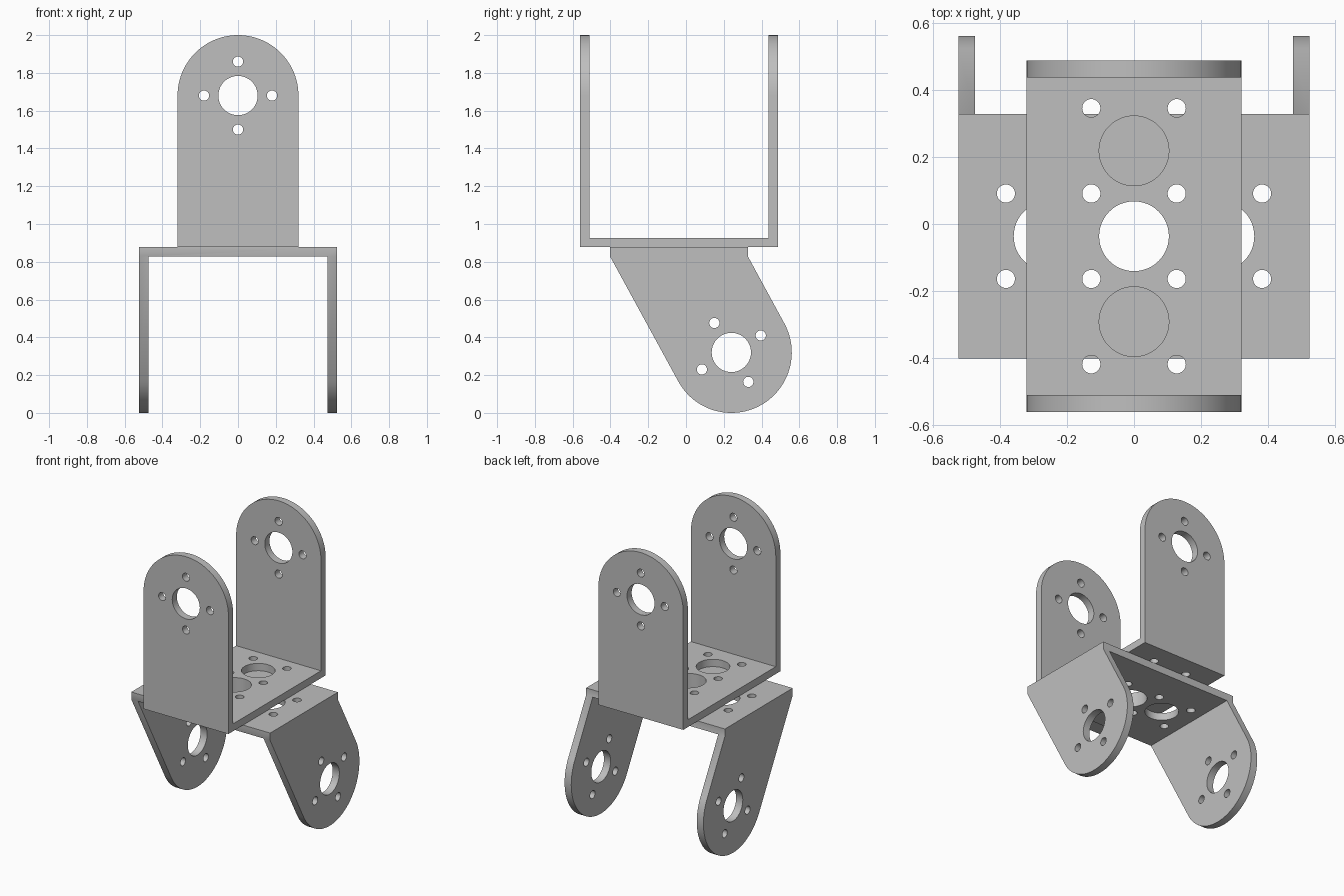
import bpy, bmesh
from math import sin, cos, pi, radians
from mathutils import Matrix, Vector

if "Cube" in bpy.data.objects:
    bpy.data.objects.remove(bpy.data.objects["Cube"])

T = 0.05          # sheet thickness
HALF = 0.5235     # half the distance across the two walls
R = 0.32          # radius of the rounded wall ends
BIG, SMALL = 0.104, 0.027
RING = 0.18       # small holes sit on this radius
MID_Y, SEAM_Z = -0.0365, 0.877

grey = bpy.data.materials.new("light grey metal")
grey.use_nodes = True
colour = (0.52, 0.52, 0.52, 1)
grey.diffuse_color = colour
grey.node_tree.nodes["Principled BSDF"].inputs["Base Color"].default_value = colour


def finish(name, bm):
    bmesh.ops.recalc_face_normals(bm, faces=bm.faces)
    mesh = bpy.data.meshes.new(name)
    bm.to_mesh(mesh)
    bm.free()
    mesh.materials.append(grey)
    ob = bpy.data.objects.new(name, mesh)
    bpy.context.collection.objects.link(ob)
    return ob


def prism(name, points, step):
    """Extrude a closed outline symmetrically along step."""
    bm = bmesh.new()
    step = Vector(step)
    face = bm.faces.new([bm.verts.new(Vector(p) - step) for p in points])
    out = bmesh.ops.extrude_face_region(bm, geom=[face])["geom"]
    verts = [v for v in out if isinstance(v, bmesh.types.BMVert)]
    bmesh.ops.translate(bm, verts=verts, vec=step * 2)
    return finish(name, bm)


def drills(holes):
    """One cutter mesh from (axis, centre, radius, length) entries."""
    bm = bmesh.new()
    for axis, centre, radius, length in holes:
        turn = Matrix.Rotation(pi / 2, 4, "Y") if axis == "X" else Matrix()
        bmesh.ops.create_cone(bm, cap_ends=True, segments=48, radius1=radius,
                              radius2=radius, depth=length,
                              matrix=Matrix.Translation(centre) @ turn)
    return finish("drill_cutter", bm)


def boolean(ob, cutter, operation):
    cutter.hide_render = True
    mod = ob.modifiers.new(operation, "BOOLEAN")
    mod.operation, mod.solver, mod.object = operation, "EXACT", cutter
    bpy.context.view_layer.objects.active = ob
    bpy.ops.object.modifier_apply(modifier=mod.name)
    bpy.data.objects.remove(cutter)


def bracket(name, half_base, arc_y, arc_z, lean, ring_turn, placement):
    # U-shaped channel
    inner, top = HALF - T, arc_z + R + 0.1
    channel = [(-HALF, 0), (HALF, 0), (HALF, top), (inner, top),
               (inner, T), (-inner, T), (-inner, top), (-HALF, top)]
    ob = prism(name, [(x, 0, z) for x, z in channel], (0, 1, 0))

    # Side outline with rounded wall ends
    arc = [(arc_y + R * cos(pi * i / 48 - lean), arc_z + R * sin(pi * i / 48 - lean))
           for i in range(49)]
    side = [(half_base, -0.02), (half_base, T)] + arc + [(-half_base, T), (-half_base, -0.02)]
    boolean(ob, prism("outline_cutter", [(0, y, z) for y, z in side], (1, 0, 0)), "INTERSECT")

    # Holes through both walls, then through the base
    holes = [("X", (0, arc_y, arc_z), BIG, 2)]
    for k in range(4):
        a = ring_turn + k * pi / 2
        holes.append(("X", (0, arc_y + RING * cos(a), arc_z + RING * sin(a)), SMALL, 2))
    d = RING * cos(pi / 4)
    holes += [("Z", (x, 0, 0), BIG, 0.3) for x in (-2 * d, 0, 2 * d)]
    holes += [("Z", (x, y, 0), SMALL, 0.3) for x in (-3 * d, -d, d, 3 * d) for y in (-d, d)]
    boolean(ob, drills(holes), "DIFFERENCE")

    # Place and shade
    ob.data.transform(Matrix.Translation((0, MID_Y, SEAM_Z)) @ placement)
    bpy.ops.object.select_all(action="DESELECT")
    ob.select_set(True)
    bpy.context.view_layer.objects.active = ob
    bpy.ops.object.shade_smooth_by_angle(angle=radians(30))
    return ob


bracket("upper_bracket", R, 0, 2 - R - SEAM_Z, 0, 0, Matrix.Rotation(pi / 2, 4, "Z"))
bracket("lower_bracket", 0.365, -0.2765, SEAM_Z - R, radians(-28.75), radians(30),
        Matrix.Rotation(pi, 4, "X"))
